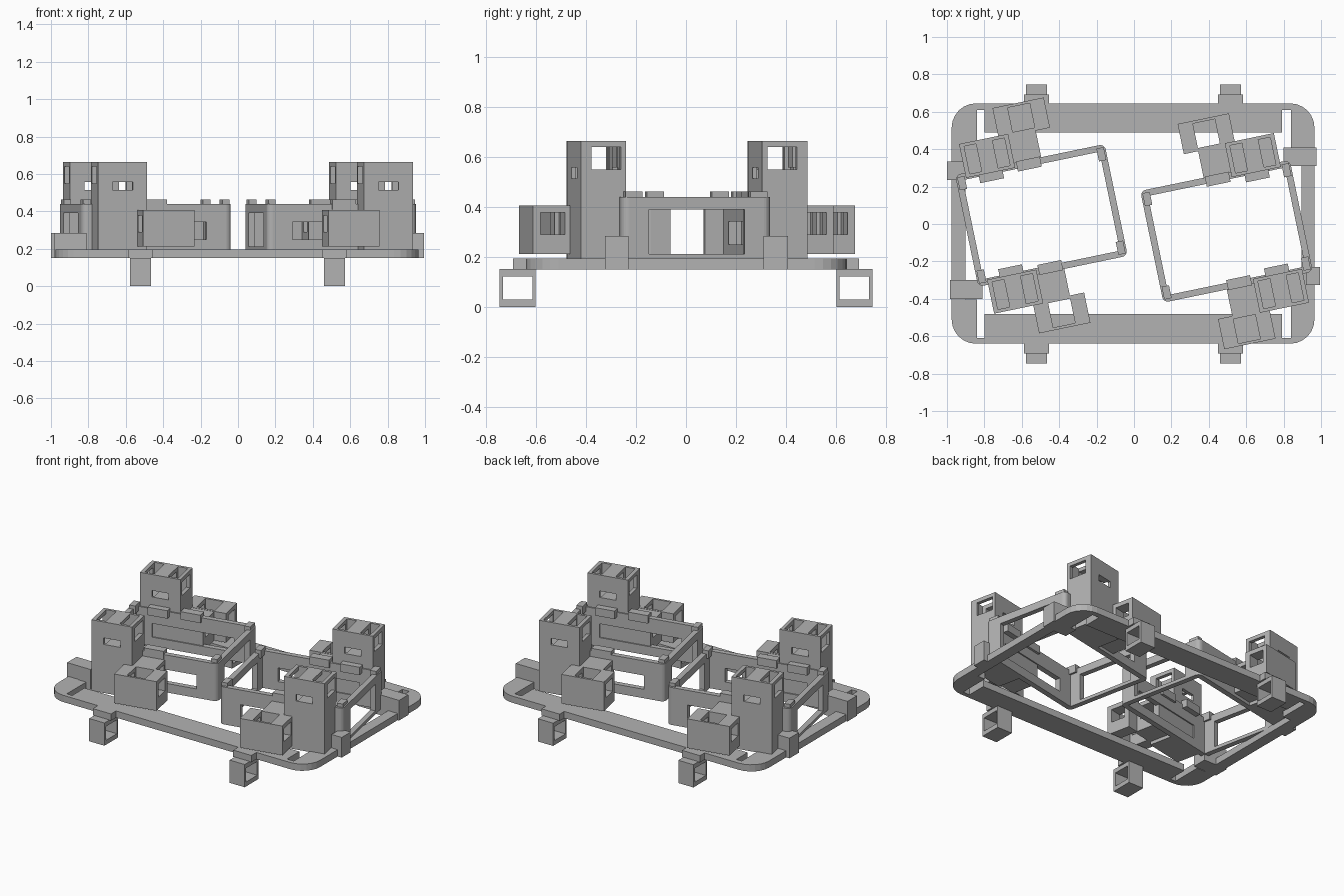
import bpy, bmesh, math
from mathutils import Matrix, Vector

if "Cube" in bpy.data.objects:
    bpy.data.objects.remove(bpy.data.objects["Cube"])

grey = bpy.data.materials.new("plain grey")
grey.diffuse_color = (0.45, 0.45, 0.45, 1)
grey.use_nodes = True
grey.node_tree.nodes["Principled BSDF"].inputs["Base Color"].default_value = grey.diffuse_color


def prism(name, pts, z0, z1, mat=Matrix()):
    """Extrude an outline between two heights."""
    bm = bmesh.new()
    face = bm.faces.new([bm.verts.new((x, y, z0)) for x, y in pts])
    ext = bmesh.ops.extrude_face_region(bm, geom=[face])
    for v in ext["geom"]:
        if isinstance(v, bmesh.types.BMVert):
            v.co.z = z1
    bm.transform(mat)
    bmesh.ops.recalc_face_normals(bm, faces=bm.faces[:])
    me = bpy.data.meshes.new(name)
    bm.to_mesh(me)
    bm.free()
    me.materials.append(grey)
    ob = bpy.data.objects.new(name, me)
    bpy.context.collection.objects.link(ob)
    return ob


def rect(x0, x1, y0, y1, r=0.0, n=6):
    """Rectangle outline with optional rounded corners."""
    if not r:
        return [(x0, y0), (x1, y0), (x1, y1), (x0, y1)]
    pts = []
    for cx, cy, a0 in ((x1-r, y1-r, 0), (x0+r, y1-r, 90), (x0+r, y0+r, 180), (x1-r, y0+r, 270)):
        for i in range(n + 1):
            a = math.radians(a0 + 90 * i / n)
            pts.append((cx + r * math.cos(a), cy + r * math.sin(a)))
    return pts


def box(name, x, y, z, mat=Matrix(), holes=(), r=0.0):
    """Block with a list of box-shaped (x, y, z) cut-outs."""
    ob = prism(name, rect(*sorted(x), *sorted(y), r), *z, mat)
    for hx, hy, hz in holes:
        cut = prism("cutter", rect(*sorted(hx), *sorted(hy)), *hz, mat)
        cut.hide_render = True
        mod = ob.modifiers.new("cut", "BOOLEAN")
        mod.operation, mod.solver, mod.object = "DIFFERENCE", "EXACT", cut
        bpy.context.view_layer.update()
        new = bpy.data.meshes.new_from_object(
            ob.evaluated_get(bpy.context.evaluated_depsgraph_get()))
        ob.modifiers.clear()
        ob.data = new
        bpy.data.objects.remove(cut)
    return ob


# Base plate with a large opening and a slot in each corner
Z = (0.1, 0.25)
plate_holes = [((-0.90, 0.895), (-0.405, 0.405), Z), ((-0.80, 0.79), (-0.48, 0.49), Z)]
for x in ((-0.84, -0.80), (0.79, 0.84)):
    plate_holes += [(x, (0.38, 0.61), Z), (x, (-0.61, -0.38), Z)]
box("base_plate", (-0.975, 0.965), (-0.64, 0.645), (0.15, 0.195),
    holes=plate_holes, r=0.13)

# Hollow feet with their tabs
for x in (-0.522, 0.517):
    for s in (-1, 1):
        box("foot", (x - 0.056, x + 0.056), (s * 0.603, s * 0.747), (0, 0.152),
            holes=[((x - 0.1, x + 0.1), (s * 0.615, s * 0.732), (0.03, 0.122))])
        box("foot_tab", (x - 0.067, x + 0.067), (s * 0.63, s * 0.693), (0.15, 0.195))

# Side clips
for x, y in (((-1.0, -0.90), (0.235, 0.335)), ((-0.985, -0.81), (-0.40, -0.30)),
             ((0.80, 0.975), (0.31, 0.408)), ((0.92, 0.995), (-0.325, -0.23))):
    box("side_clip", x, y, (0.15, 0.285))

# Two tilted trays, the second turned half way round
for cx, cy, turn in ((-0.495, 0.046, 11.7), (0.495, -0.039, 191.7)):
    M = Matrix.Translation((cx, cy, 0)) @ Matrix.Rotation(math.radians(turn), 4, "Z")
    box("tray_frame", (-0.408, 0.408), (-0.305, 0.305), (0.19, 0.44), M, r=0.03, holes=[
        ((-0.373, 0.373), (-0.27, 0.27), (0.1, 0.6)),
        ((-0.6, 0.6), (-0.195, 0.195), (0.212, 0.39)),
        ((-0.27, 0.27), (-0.5, 0.5), (0.25, 0.342))])
    for s in (-1, 1):
        # Corner stops on the tray rim
        for e in (-1, 1):
            box("corner_stop", (e * 0.36, e * 0.4), (s * 0.22, s * 0.29), (0.41, 0.463), M)
        # Tall hollow tower
        box("tower", (-0.354, -0.086), (s * 0.278, s * 0.463), (0.19, 0.665), M, holes=[
            ((-0.5, 0.1), (s * 0.30, s * 0.42), (0.55, 0.64)),
            ((-0.33, -0.265), (s * 0.295, s * 0.445), (0.50, 0.7)),
            ((-0.175, -0.11), (s * 0.295, s * 0.445), (0.50, 0.7)),
            ((-0.275, -0.165), (s * 0.2, s * 0.6), (0.515, 0.558))])
        # Link block between tower and socket
        box("link_block", (-0.09, 0.062), (s * 0.278, s * 0.455), (0.212, 0.405), M,
            holes=[((-0.06, 0.1), (s * 0.32, s * 0.42), (0.29, 0.378))])
        # Open socket
        box("socket", (-0.14, 0.14), (s * 0.45, s * 0.615), (0.212, 0.407), M, holes=[
            ((-0.06, 0.06), (s * 0.467, s * 0.60), (0.1, 0.6)),
            ((-0.3, 0.3), (s * 0.485, s * 0.585), (0.29, 0.378))])
        # Rim tabs
        box("rim_tab", (-0.285, -0.155), (s * 0.235, s * 0.285), (0.41, 0.463), M)
        box("rim_tab", (-0.075, 0.055), (s * 0.255, s * 0.31), (0.41, 0.463), M)
